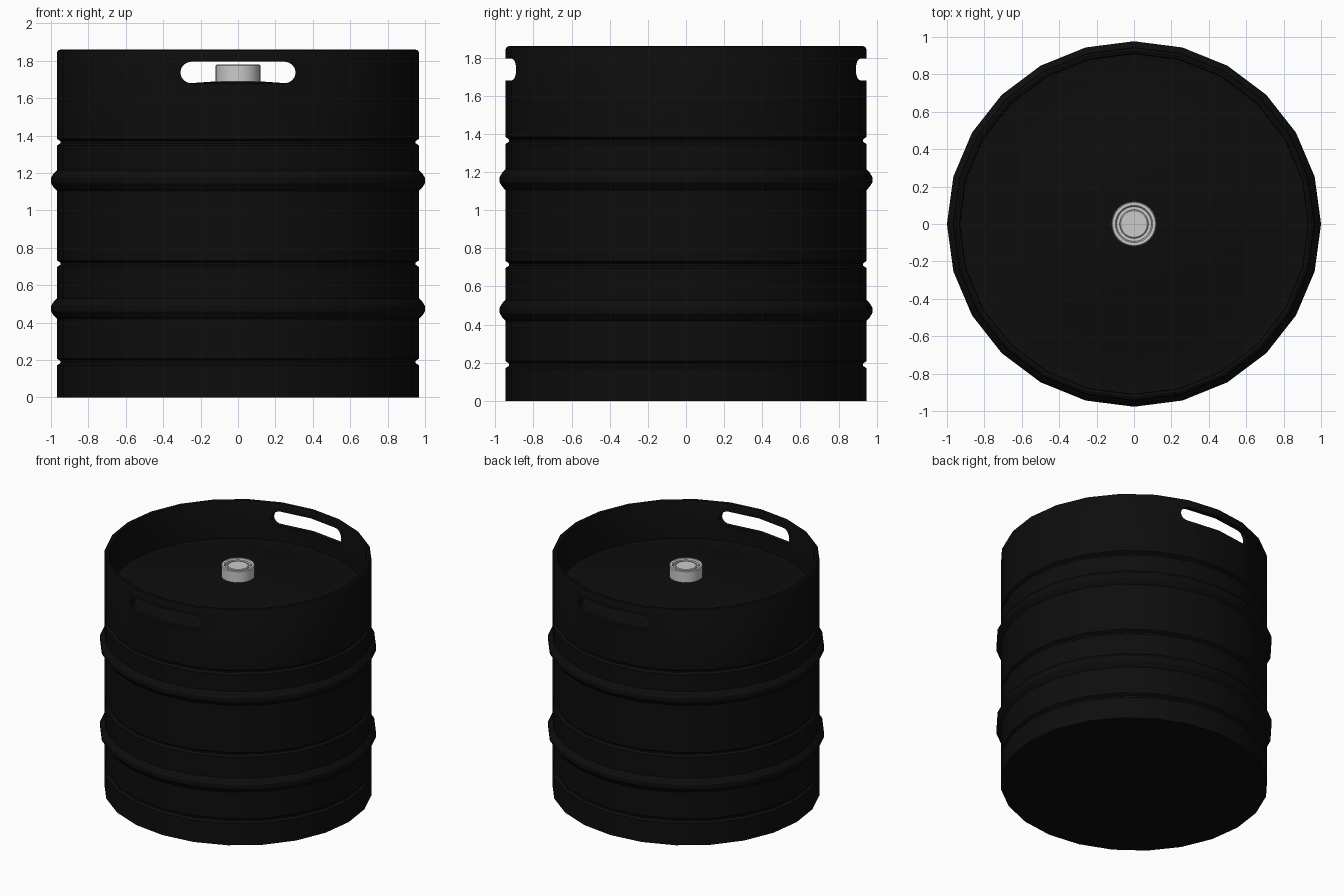
import bpy, bmesh, math

if "Cube" in bpy.data.objects:
    bpy.data.objects.remove(bpy.data.objects["Cube"])

Y_SCALE = 0.977  # the barrel is very slightly flattened front to back


def material(name, c):
    m = bpy.data.materials.new(name)
    m.diffuse_color = (c, c, c, 1)
    m.use_nodes = True
    m.node_tree.nodes["Principled BSDF"].inputs["Base Color"].default_value = m.diffuse_color
    return m


def finish(bm, name):
    bmesh.ops.recalc_face_normals(bm, faces=bm.faces)
    me = bpy.data.meshes.new(name)
    bm.to_mesh(me)
    bm.free()
    ob = bpy.data.objects.new(name, me)
    bpy.context.collection.objects.link(ob)
    return ob


def lathe(name, profile, sides, ys=1.0):
    """Spin an (r, z) profile around z; points with r = 0 become poles."""
    bm = bmesh.new()
    rings = []
    for r, z in profile:
        n = 1 if r == 0 else sides
        rings.append([bm.verts.new((r * math.cos(math.tau * i / sides),
                                    r * math.sin(math.tau * i / sides) * ys, z))
                      for i in range(n)])
    for a, b in zip(rings, rings[1:]):
        for i in range(sides):
            j = (i + 1) % sides
            quad = [a[i % len(a)], a[j % len(a)], b[j % len(b)], b[i % len(b)]]
            bm.faces.new(list(dict.fromkeys(quad)))
    return finish(bm, name)


def slot(name, half_w, z0, z1, y0, y1):
    """Pill-shaped prism along y, used to cut a hand hole."""
    bm = bmesh.new()
    r, zc = (z1 - z0) / 2, (z0 + z1) / 2
    verts = []
    for side in (1, -1):
        for k in range(9):
            a = -math.pi / 2 + math.pi * k / 8 + (0 if side > 0 else math.pi)
            verts.append(bm.verts.new((side * (half_w - r) + r * math.cos(a), y0,
                                       zc + r * math.sin(a))))
    face = bm.faces.new(verts)
    ext = bmesh.ops.extrude_face_region(bm, geom=[face])
    bmesh.ops.translate(bm, vec=(0, y1 - y0, 0),
                        verts=[v for v in ext['geom'] if isinstance(v, bmesh.types.BMVert)])
    return finish(bm, name)


def smooth(ob, angle):
    bpy.ops.object.select_all(action='DESELECT')
    ob.select_set(True)
    bpy.context.view_layer.objects.active = ob
    bpy.ops.object.shade_smooth_by_angle(angle=math.radians(angle))


R = 0.968


def groove(z):
    return [(R, z - 0.018), (R - 0.018, z - 0.006), (R - 0.018, z + 0.006), (R, z + 0.018)]


def rib(z):
    return [(R, z - 0.055), (0.985, z - 0.038), (1.0, z - 0.014),
            (1.0, z + 0.014), (0.985, z + 0.038), (R, z + 0.055)]


# barrel: outer wall, rolled rim, inner collar and domed deck
profile = [(0, 0), (R, 0)] + groove(0.19) + rib(0.475) + groove(0.715) + rib(1.16) + groove(1.365)
profile += [(R, 1.843), (0.962, 1.855), (0.95, 1.86), (0.935, 1.855), (0.93, 1.843),
            (0.93, 1.56), (0.90, 1.555), (0.6, 1.63), (0.3, 1.677), (0.12, 1.69), (0, 1.69)]
barrel = lathe("barrel", profile, 24, Y_SCALE)
barrel.data.materials.append(material("black", 0.004))

# hand holes at front and back
for name, y0, y1 in (("front_cutter", -1.1, -0.8), ("back_cutter", 0.8, 1.1)):
    cutter = slot(name, 0.308, 1.68, 1.795, y0, y1)
    cutter.hide_render = True
    mod = barrel.modifiers.new(name, 'BOOLEAN')
    mod.operation = 'DIFFERENCE'
    mod.solver = 'EXACT'
    mod.object = cutter
    bpy.context.view_layer.objects.active = barrel
    bpy.ops.object.modifier_apply(modifier=name)
    bpy.data.objects.remove(cutter)
smooth(barrel, 30)

# grey valve in the middle of the deck
valve = lathe("valve", [(0, 1.68), (0.12, 1.68), (0.12, 1.775), (0.115, 1.78), (0.1, 1.78),
                        (0.093, 1.772), (0.093, 1.75), (0.077, 1.75), (0.077, 1.766),
                        (0.071, 1.771), (0, 1.771)], 32)
smooth(valve, 30)
